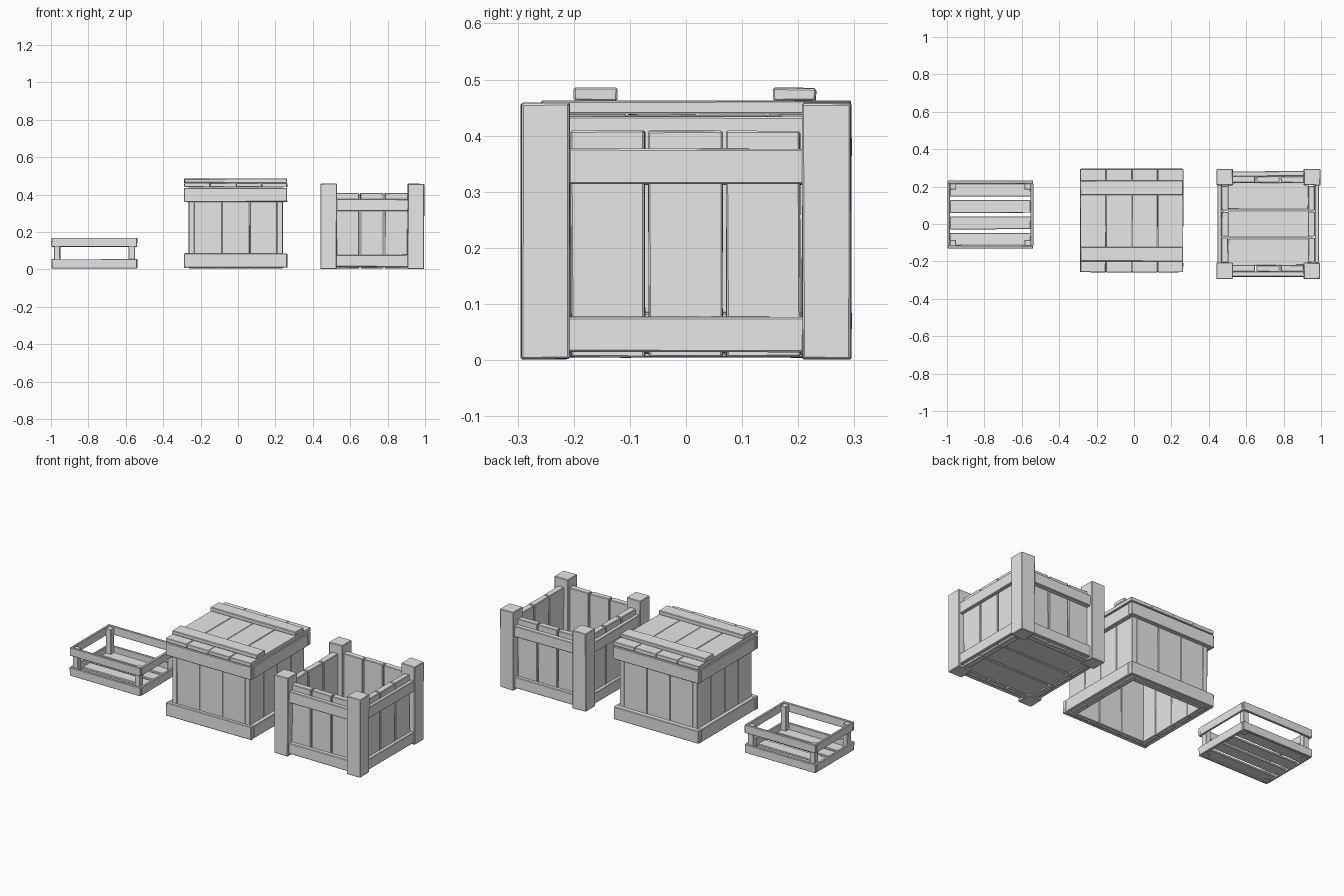
import bpy
import random

random.seed(4)
cube = bpy.data.objects.get("Cube")
if cube:
    bpy.data.objects.remove(cube, do_unlink=True)

wood = bpy.data.materials.new("plain grey wood")
wood.use_nodes = True
GREY = (0.8, 0.8, 0.8, 1)
wood.diffuse_color = GREY
wood.node_tree.nodes["Principled BSDF"].inputs["Base Color"].default_value = GREY


def board(name, x, y, z, wobble=0.0015, bevel=0.003):
    """Box between (low, high) pairs, with slightly uneven corners and worn edges."""
    bpy.ops.mesh.primitive_cube_add(size=1)
    ob = bpy.context.object
    ob.name = name
    for v in ob.data.vertices:
        for i, (low, high) in enumerate((x, y, z)):
            v.co[i] = (high if v.co[i] > 0 else low) + random.uniform(-wobble, wobble)
    mod = ob.modifiers.new("worn edges", "BEVEL")
    mod.width = bevel
    mod.segments = 1
    ob.data.materials.append(wood)
    return ob


def spans(low, high, count, gap):
    """Equal intervals with gaps between them."""
    width = (high - low - gap * (count - 1)) / count
    return [(low + i * (width + gap), low + i * (width + gap) + width) for i in range(count)]


def side(centre, sign, inner, outer):
    """Interval at a distance from the centre, on one side of it."""
    return tuple(sorted((centre + sign * inner, centre + sign * outer)))


SIDES = ((-1, "low"), (1, "high"))

# Large open crate with corner posts
cx, cy = 0.718, 0.0
for sx, nx in SIDES:
    for sy, ny in SIDES:
        board(f"crate_post_{nx}_{ny}", side(cx, sx, 0.19, 0.277), side(cy, sy, 0.207, 0.294),
              (0.002, 0.458))
for s, n in SIDES:
    for z, level in (((0.014, 0.077), "bottom"), ((0.313, 0.376), "top")):
        board(f"crate_{level}_rail_y_{n}", (cx - 0.195, cx + 0.195), side(cy, s, 0.255, 0.282), z)
        board(f"crate_{level}_rail_x_{n}", side(cx, s, 0.25, 0.271), (cy - 0.21, cy + 0.21), z)
    for i, span in enumerate(spans(cx - 0.193, cx + 0.189, 3, 0.007)):
        board(f"crate_plank_y_{n}_{i}", span, side(cy, s, 0.221, 0.255), (0.006, 0.408))
    for i, span in enumerate(spans(cy - 0.205, cy + 0.203, 3, 0.007)):
        board(f"crate_plank_x_{n}_{i}", side(cx, s, 0.214, 0.25), span, (0.006, 0.408))
for i, span in enumerate(spans(cy - 0.222, cy + 0.222, 3, 0.006)):
    board(f"crate_floor_board_{i}", (cx - 0.215, cx + 0.215), span, (0.012, 0.035))

# Closed box, hollow underneath
cx, cy = -0.012, 0.02
for s, n in SIDES:
    for z, level in (((0.01, 0.085), "bottom"), ((0.36, 0.435), "top")):
        board(f"box_{level}_rail_y_{n}", (cx - 0.276, cx + 0.274), side(cy, s, 0.25, 0.275), z)
        board(f"box_{level}_rail_x_{n}", side(cx, s, 0.25, 0.275), (cy - 0.25, cy + 0.25), z)
    for i, span in enumerate(spans(cx - 0.221, cx + 0.221, 3, 0.002)):
        board(f"box_plank_y_{n}_{i}", span, side(cy, s, 0.221, 0.25), (0.005, 0.438), 0.001, 0.002)
    for i, span in enumerate(spans(cy - 0.251, cy + 0.251, 4, 0.002)):
        board(f"box_plank_x_{n}_{i}", side(cx, s, 0.221, 0.251), span, (0.005, 0.438), 0.001, 0.002)
for i, span in enumerate(spans(cx - 0.275, cx + 0.275, 4, 0.002)):
    board(f"lid_board_{i}", span, (cy - 0.278, cy + 0.274), (0.44, 0.462), 0.001, 0.002)
for y, n in (((-0.2, -0.122), "front"), ((0.155, 0.231), "back")):
    board(f"lid_batten_{n}", (cx - 0.276, cx + 0.274), y, (0.462, 0.485))

# Small slatted tray
cx, cy = -0.768, 0.05
for sx, nx in SIDES:
    for sy, ny in SIDES:
        board(f"tray_post_{nx}_{ny}", side(cx, sx, 0.183, 0.216), side(cy, sy, 0.135, 0.167),
              (0.004, 0.163), 0.001, 0.002)
for s, n in SIDES:
    for z, level in (((0.005, 0.054), "bottom"), ((0.121, 0.168), "top")):
        board(f"tray_{level}_rail_y_{n}", (cx - 0.228, cx + 0.228), side(cy, s, 0.167, 0.181), z,
              0.001, 0.002)
        board(f"tray_{level}_rail_x_{n}", side(cx, s, 0.216, 0.229), (cy - 0.167, cy + 0.167), z,
              0.001, 0.002)
for i, span in enumerate(spans(cy - 0.165, cy + 0.165, 4, 0.02)):
    board(f"tray_slat_{i}", (cx - 0.215, cx + 0.215), span, (0.008, 0.02), 0.001, 0.002)
